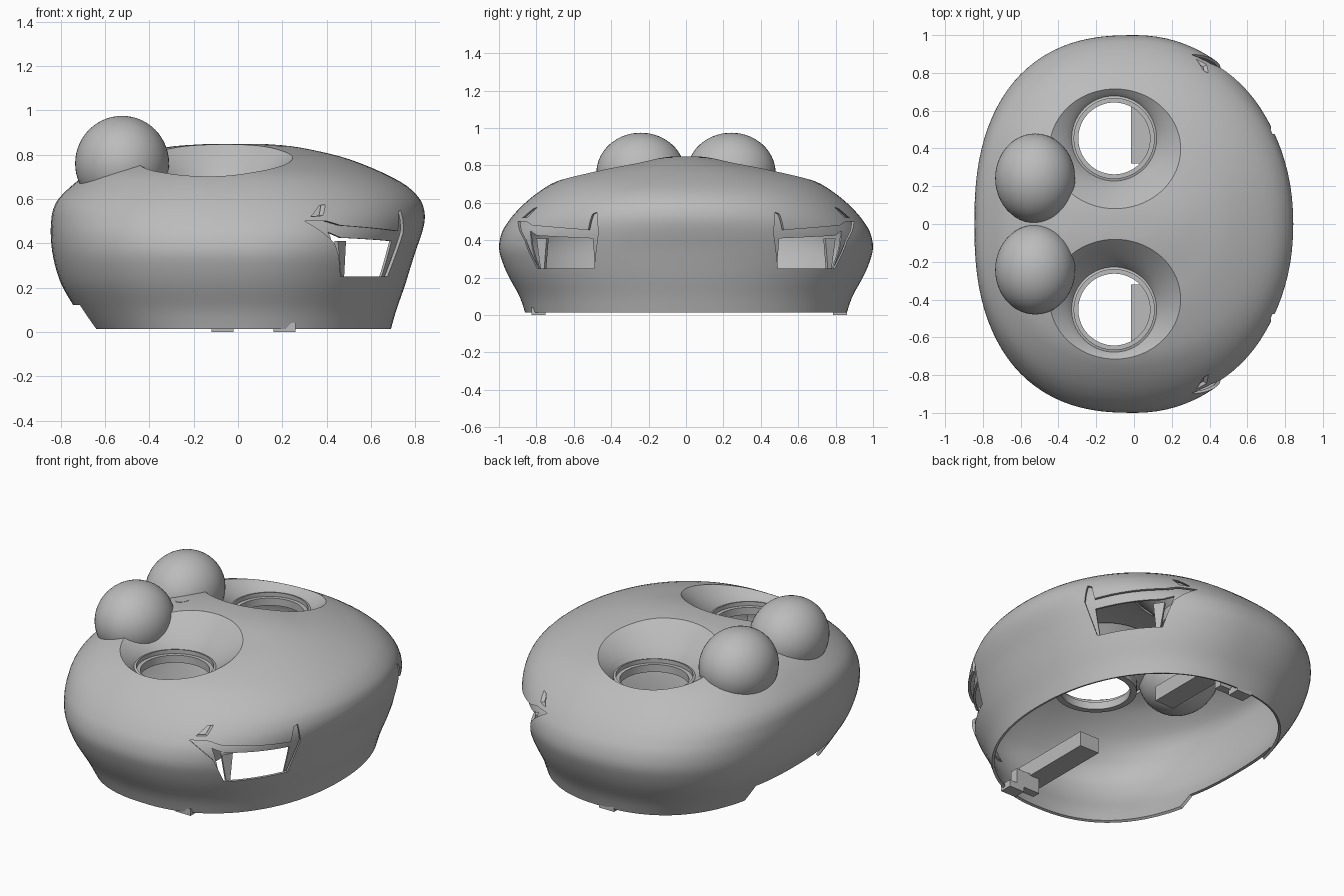
import bpy, bmesh, math
from mathutils import Vector
from mathutils.bvhtree import BVHTree

old = bpy.data.objects.get("Cube")
if old:
    bpy.data.objects.remove(old)

grey = bpy.data.materials.new("plain_grey")
grey.use_nodes = True
grey.diffuse_color = (0.5, 0.5, 0.5, 1)
grey.node_tree.nodes["Principled BSDF"].inputs["Base Color"].default_value = (0.5, 0.5, 0.5, 1)


def finish(name, bm):
    bmesh.ops.recalc_face_normals(bm, faces=bm.faces)
    mesh = bpy.data.meshes.new(name)
    bm.to_mesh(mesh)
    bm.free()
    obj = bpy.data.objects.new(name, mesh)
    bpy.context.collection.objects.link(obj)
    mesh.materials.append(grey)
    return obj


def select(obj):
    bpy.ops.object.select_all(action='DESELECT')
    obj.select_set(True)
    bpy.context.view_layer.objects.active = obj


def smooth(obj, angle=35):
    select(obj)
    bpy.ops.object.shade_smooth_by_angle(angle=math.radians(angle))


def apply(obj, kind, **settings):
    select(obj)
    mod = obj.modifiers.new(kind.lower(), kind)
    for key, value in settings.items():
        setattr(mod, key, value)
    bpy.ops.object.modifier_apply(modifier=mod.name)


def boolean(obj, cutter, operation='DIFFERENCE'):
    apply(obj, 'BOOLEAN', object=cutter, operation=operation, solver='EXACT')
    bpy.data.objects.remove(cutter)


def loft(bm, rings, closed=False):
    rows = [[bm.verts.new(p) for p in ring] for ring in rings]
    pairs = list(zip(rows, rows[1:])) + ([(rows[-1], rows[0])] if closed else [])
    for a, b in pairs:
        for i in range(len(a)):
            j = (i + 1) % len(a)
            bm.faces.new((a[i], a[j], b[j], b[i]))
    return rows


def prism(bm, low, high):
    rows = loft(bm, [low, high])
    bm.faces.new(rows[0])
    bm.faces.new(rows[1])


def box(bm, x0, x1, y0, y1, z0, z1):
    base = [(x0, y0), (x1, y0), (x1, y1), (x0, y1)]
    prism(bm, [(x, y, z0) for x, y in base], [(x, y, z1) for x, y in base])


# Body levels: height, back reach, front reach, half width
LEVELS = [
    (0.013, -0.67, 0.69, 0.86), (0.10, -0.73, 0.715, 0.89), (0.20, -0.79, 0.75, 0.945),
    (0.28, -0.82, 0.775, 0.98), (0.36, -0.838, 0.80, 1.0), (0.44, -0.845, 0.828, 0.985),
    (0.50, -0.843, 0.842, 0.95), (0.55, -0.835, 0.84, 0.91), (0.60, -0.81, 0.82, 0.86),
    (0.66, -0.75, 0.76, 0.785), (0.72, -0.67, 0.65, 0.68), (0.78, -0.54, 0.50, 0.48),
    (0.815, -0.42, 0.365, 0.29), (0.838, -0.29, 0.24, 0.16), (0.848, -0.14, 0.12, 0.07)]
SIDES = 96


def spline(points, steps=3):
    out = []
    for i in range(len(points) - 1):
        a, b, c, d = [Vector(points[min(max(k, 0), len(points) - 1)]) for k in range(i - 1, i + 3)]
        for s in range(steps):
            t = s / steps
            out.append(b + (c - a) * t / 2 + (2 * a - 5 * b + 4 * c - d) * t * t / 2
                       + (3 * b - a - 3 * c + d) * t ** 3 / 2)
    return out + [Vector(points[-1])]


def level_ring(level):
    # The rear half is squarer than the front half
    z, back, front, wide = level
    ring = []
    for i in range(SIDES):
        a = math.tau * i / SIDES
        c, s = math.cos(a), math.sin(a)
        reach, power = (front, 0.94) if c > 0 else (-back, 0.81)
        ring.append((math.copysign(abs(c) ** power, c) * reach,
                     math.copysign(abs(s) ** power, s) * wide, z))
    return ring


def body_mesh():
    bm = bmesh.new()
    rows = loft(bm, [level_ring(v) for v in spline(LEVELS)])
    bm.faces.new(rows[-1])
    bmesh.ops.recalc_face_normals(bm, faces=bm.faces)
    return bm


bm = body_mesh()
surface = BVHTree.FromBMesh(bm)
body = finish("body_shell", bm)
apply(body, 'SOLIDIFY', thickness=0.016, offset=-1)


def drop(x, y):
    hit = surface.ray_cast(Vector((x, y, 2)), Vector((0, 0, -1)))[0]
    return hit.z


# Round wells in the top
def oval(cx, cy, rx, ry, z):
    turn = [math.tau * i / 72 for i in range(72)]
    return [Vector((cx + rx * math.cos(a), cy + ry * math.sin(a), z)) for a in turn]


for side, label in ((1, "left"), (-1, "right")):
    rim = oval(-0.1, 0.398 * side, 0.347, 0.317, 0)
    bm = bmesh.new()
    prism(bm, [p + Vector((0, 0, 0.5)) for p in rim], [p + Vector((0, 0, 1.2)) for p in rim])
    boolean(body, finish("well_cutter", bm))
    for p in rim:
        p.z = drop(p.x, p.y)
    throat = oval(-0.105, 0.453 * side, 0.225, 0.225, 0.665)
    rings = []
    for k in range(9):
        t = k / 8
        row = [a.lerp(b, t) for a, b in zip(rim, throat)]
        for p, a, b in zip(row, rim, throat):
            p.z = b.z + (a.z - b.z) * (1 - t) ** 0.85
        rings.append(row)
    bm = bmesh.new()
    loft(bm, rings)
    smooth(finish(label + "_well", bm))
    # Stepped collar at the foot of the well
    steps = [(0.226, 0.665), (0.212, 0.67), (0.212, 0.645), (0.19, 0.645), (0.19, 0.60), (0.226, 0.60)]
    bm = bmesh.new()
    loft(bm, [oval(-0.105, 0.453 * side, r, r, z) for r, z in steps], closed=True)
    smooth(finish(label + "_well_collar", bm))


# Lamp openings on the front corners
def corner_prism(bm, outline, side, near, far):
    def place(depth):
        return [(0.56 * u + 0.83 * depth, side * (0.83 * u - 0.56 * depth), z) for u, z in outline]
    prism(bm, place(near), place(far))


OPENING = [(-0.40, 0.25), (-0.03, 0.25), (0.03, 0.45), (0.015, 0.55), (-0.01, 0.54),
           (-0.03, 0.455), (-0.42, 0.48), (-0.48, 0.50), (-0.575, 0.5), (-0.47, 0.40)]
SLIT = [(-0.54, 0.52), (-0.485, 0.525), (-0.44, 0.575), (-0.47, 0.57)]
FRAME = [(-0.63, 0.6), (0.06, 0.6), (0.06, 0.24), (-0.04, 0.24),
         (-0.025, 0.41), (-0.40, 0.425), (-0.46, 0.45), (-0.41, 0.24), (-0.63, 0.24)]
POST = [(-0.41, 0.41), (-0.345, 0.41), (-0.36, 0.25), (-0.385, 0.25)]

for side, label in ((1, "right"), (-1, "left")):
    bm = bmesh.new()
    corner_prism(bm, OPENING, side, 0.5, 1.2)
    corner_prism(bm, SLIT, side, 0.5, 1.2)
    boolean(body, finish("lamp_cutter", bm))
    # Recessed surround behind the opening
    bm = body_mesh()
    bmesh.ops.scale(bm, vec=(0.965, 0.965, 0.98), verts=bm.verts)
    frame = finish(label + "_lamp_surround", bm)
    apply(frame, 'SOLIDIFY', thickness=0.012, offset=-1)
    bm = bmesh.new()
    corner_prism(bm, FRAME, side, 0.5, 1.2)
    boolean(frame, finish("frame_cutter", bm), 'INTERSECT')
    smooth(frame)
    bm = bmesh.new()
    corner_prism(bm, POST, side, 0.80, 0.82)
    finish(label + "_lamp_post", bm)

# Notch in the rear lower rim
bm = bmesh.new()
box(bm, -1, -0.4, -0.35, 0.35, -0.1, 0.122)
boolean(body, finish("notch_cutter", bm))
smooth(body)

# Domed balls at the rear
for side, label in ((1, "left"), (-1, "right")):
    bm = bmesh.new()
    bmesh.ops.create_uvsphere(bm, u_segments=48, v_segments=28, radius=1)
    bmesh.ops.scale(bm, vec=(0.212, 0.237, 0.215), verts=bm.verts)
    bmesh.ops.translate(bm, vec=(-0.523, 0.242 * side, 0.76), verts=bm.verts)
    smooth(finish(label + "_ball", bm), 60)

# Small round cap between the balls
bm = bmesh.new()
cap = oval(-0.37, 0, 0.04, 0.04, 0)
prism(bm, [(p.x, p.y, drop(p.x, p.y) - 0.004) for p in cap],
      [(p.x, p.y, drop(p.x, p.y) + 0.002) for p in cap])
finish("small_cap", bm)

# Inner support arms, each with a foot stepped to one side
for side, label, foot_x, foot_y in ((1, "left", -0.07, 0.825), (-1, "right", 0.21, 0.79)):
    bm = bmesh.new()
    box(bm, -0.015, 0.115, 0.32, 0.84, 0.12, 0.21)
    box(bm, foot_x - 0.05, foot_x + 0.05, foot_y - 0.04, foot_y + 0.035, 0, 0.04)
    reach = sorted((0.05, foot_x))
    box(bm, *reach, 0.75, 0.80, 0.03, 0.13)
    bmesh.ops.scale(bm, vec=(1, side, 1), verts=bm.verts)
    finish(label + "_support_arm", bm)
